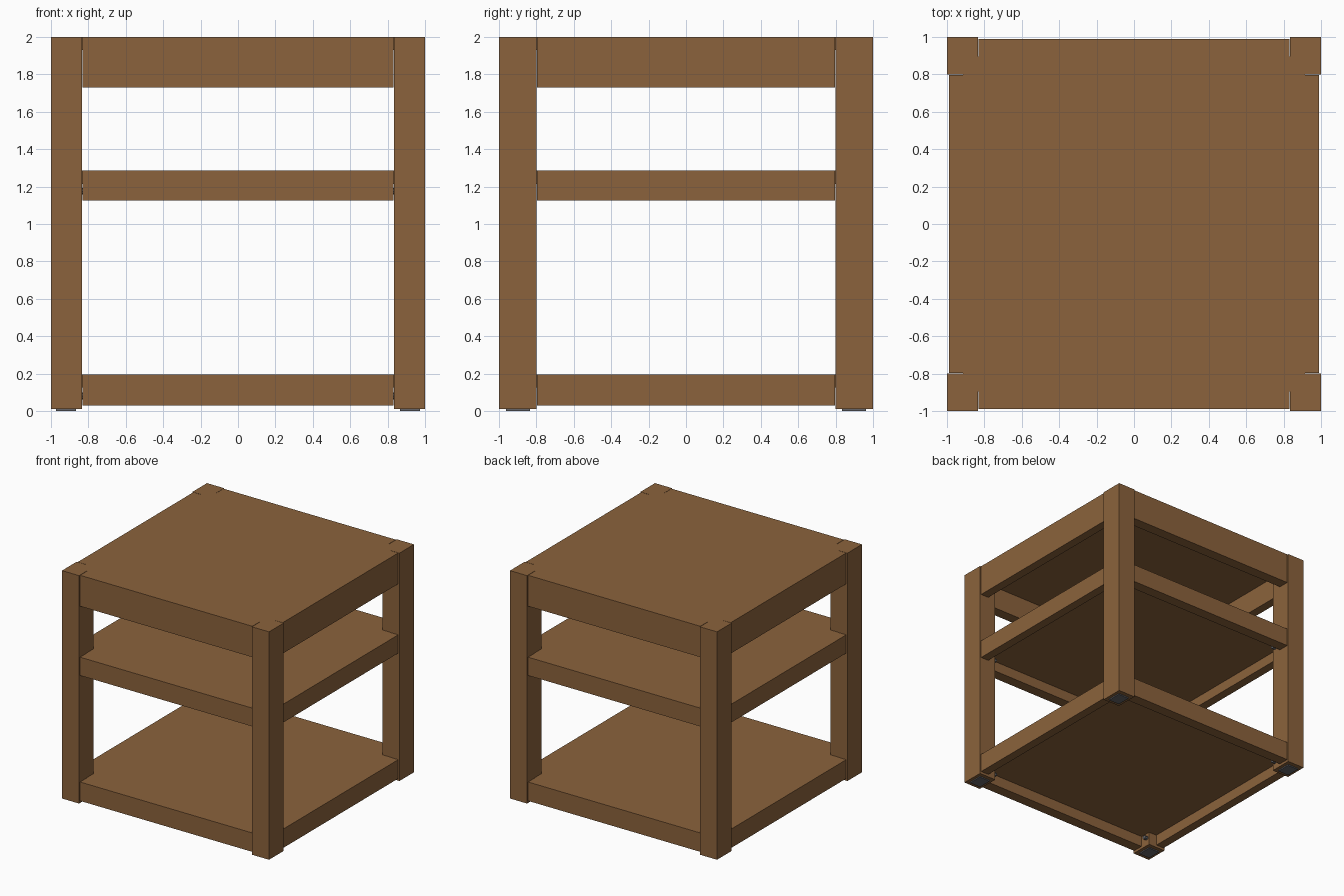
import bpy
import bmesh
from mathutils import Matrix

if "Cube" in bpy.data.objects:
    bpy.data.objects.remove(bpy.data.objects["Cube"])


def material(name, rgb):
    m = bpy.data.materials.new(name)
    m.diffuse_color = (*rgb, 1)
    m.use_nodes = True
    m.node_tree.nodes["Principled BSDF"].inputs["Base Color"].default_value = m.diffuse_color
    return m


WOOD = material("brown wood", (0.26, 0.124, 0.045))
GREY = material("dark grey", (0.13, 0.13, 0.14))


def finish(name, bm, mat):
    bmesh.ops.recalc_face_normals(bm, faces=bm.faces)
    me = bpy.data.meshes.new(name)
    bm.to_mesh(me)
    bm.free()
    me.materials.append(mat)
    ob = bpy.data.objects.new(name, me)
    bpy.context.collection.objects.link(ob)


def box(name, x, y, z, mat=WOOD):
    bm = bmesh.new()
    bmesh.ops.create_cube(bm, size=1)
    for v in bm.verts:
        for i, r in enumerate((x, y, z)):
            v.co[i] = r[0] if v.co[i] < 0 else r[1]
    finish(name, bm, mat)


def panel(name, z0, z1):
    # Board between the rails, notched around the four legs
    a, b, c, d = 0.913, 0.895, LEG_X, LEG_Y
    q = [(a, d), (c, d), (c, b)]
    pts = q + [(-x, y) for x, y in q[::-1]]
    pts += [(-x, -y) for x, y in pts]
    bm = bmesh.new()
    f = bm.faces.new([bm.verts.new((x, y, z0)) for x, y in pts])
    r = bmesh.ops.extrude_face_region(bm, geom=[f])
    for v in r["geom"]:
        if isinstance(v, bmesh.types.BMVert):
            v.co.z = z1
    finish(name, bm, WOOD)


def span(s, a, b):
    return tuple(sorted((s * a, s * b)))


LEG_X, LEG_Y = 0.835, 0.8
LEVELS = {"top": (1.73, 2.0), "middle": (1.125, 1.285), "bottom": (0.03, 0.195)}

# Legs and foot pads
for sx, xn in ((-1, "left"), (1, "right")):
    for sy, yn in ((-1, "front"), (1, "back")):
        box(f"{yn}_{xn}_leg", span(sx, LEG_X, 1), span(sy, LEG_Y, 1), (0.01, 2))
        box(f"{yn}_{xn}_pad", span(sx, 0.865, 0.972), span(sy, 0.835, 0.962),
            (0, 0.01), GREY)

for level, (z0, z1) in LEVELS.items():
    # Rails between the legs and the board they carry
    for s, n in ((-1, "front"), (1, "back")):
        box(f"{level}_{n}_rail", (-0.832, 0.832), span(s, 0.895, 0.99), (z0, z1))
    for s, n in ((-1, "left"), (1, "right")):
        box(f"{level}_{n}_rail", span(s, 0.913, 0.99), (-0.797, 0.797), (z0, z1))
    panel(f"{level}_board", z1 - 0.07, z1)
    # Small bolts at the inner corners of the legs
    if level != "top":
        for sx in (-1, 1):
            for sy in (-1, 1):
                bm = bmesh.new()
                bmesh.ops.create_cone(
                    bm, cap_ends=True, segments=8, radius1=0.018, radius2=0.018,
                    depth=0.03,
                    matrix=Matrix.Translation((sx * 0.82, sy * 0.83, z0 + 0.05))
                    @ Matrix.Rotation(1.5708, 4, 'Y'))
                finish(f"{level}_bolt", bm, GREY)
